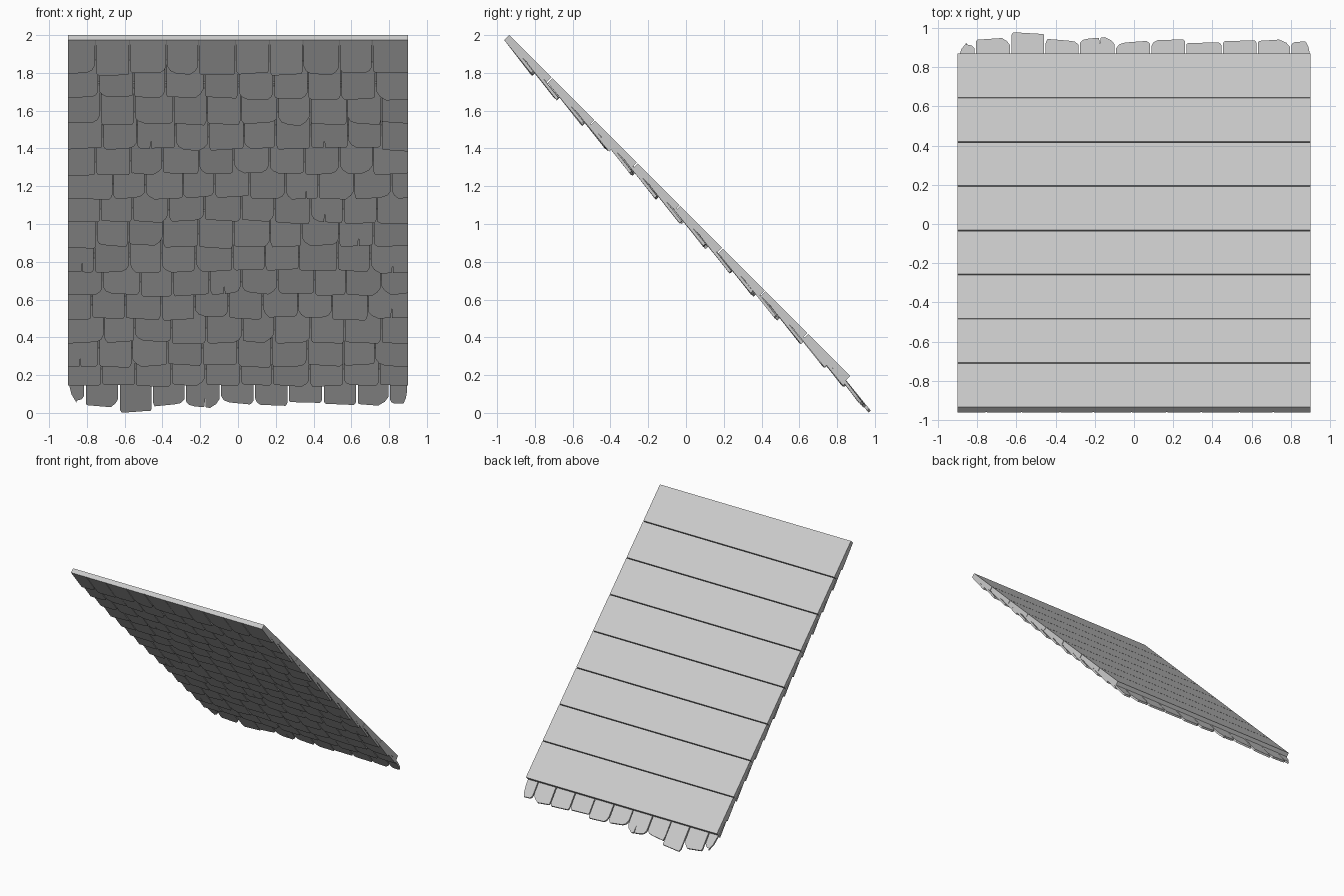
import bpy, bmesh, math, random

if "Cube" in bpy.data.objects:
    bpy.data.objects.remove(bpy.data.objects["Cube"])

random.seed(7)
R2 = math.sqrt(2)
HALF_W = 0.9       # half width of the panel
SLOPE = 2.553      # plank deck length along the 45 degree slope
DECK = 0.036       # plank thickness
THICK = 0.016      # shingle thickness


def place(x, s, n):
    """x across, s down the slope, n out of the shingled underside."""
    return (x, -0.935 + (s - n) / R2, 2.0 - (s + n) / R2)


def add_slab(bm, outline, outer, inner):
    """Closed slab from an (x, s) outline; outer/inner give n for each s."""
    a = [bm.verts.new(place(x, s, outer(s))) for x, s in outline]
    b = [bm.verts.new(place(x, s, inner(s))) for x, s in outline]
    bm.faces.new(a)
    bm.faces.new(b[::-1])
    k = len(a)
    for i in range(k):
        j = (i + 1) % k
        bm.faces.new((a[j], a[i], b[i], b[j]))


def finish(bm, name):
    bmesh.ops.recalc_face_normals(bm, faces=bm.faces)
    mesh = bpy.data.meshes.new(name)
    bm.to_mesh(mesh)
    bm.free()
    obj = bpy.data.objects.new(name, mesh)
    bpy.context.collection.objects.link(obj)
    return obj


def add_shingle(bm, x0, x1, top, tip, lift, cut_l, cut_r, crack=False):
    """Tilted shingle with uneven lower corners and an optional crack."""
    slant = random.uniform(-0.007, 0.007)
    mid = x0 + (x1 - x0) * random.uniform(0.35, 0.65)
    pts = [(x0, top), (x1, top)]
    if cut_r:
        pts += [(x1, tip - cut_r[1]), (x1 - cut_r[0] * 0.35, tip - cut_r[1] * 0.4),
                (x1 - cut_r[0], tip + slant)]
    else:
        pts += [(x1, tip + slant)]
    if crack:
        pts += [(mid + 0.004, tip), (mid + 0.002, tip - 0.06), (mid - 0.004, tip)]
    if cut_l:
        pts += [(x0 + cut_l[0], tip - slant), (x0 + cut_l[0] * 0.35, tip - cut_l[1] * 0.4),
                (x0, tip - cut_l[1])]
    else:
        pts += [(x0, tip - slant)]

    def outer(s):
        return 0.038 + (lift - 0.038) * (s - top) / (tip - top)
    add_slab(bm, pts, outer, lambda s: outer(s) - THICK)


def corner():
    """Random lower corner: usually small, sometimes a broad chip."""
    if random.random() < 0.3:
        return (random.uniform(0.03, 0.055), random.uniform(0.035, 0.06))
    return (random.uniform(0.008, 0.018), random.uniform(0.012, 0.03))


# Deck planks
pitch = SLOPE / 8
for i in range(8):
    bm = bmesh.new()
    s0 = i * pitch + (0.003 if i else 0)
    s1 = (i + 1) * pitch - (0.003 if i < 7 else 0)
    add_slab(bm, [(-HALF_W, s0), (HALF_W, s0), (HALF_W, s1), (-HALF_W, s1)],
             lambda s: DECK, lambda s: 0.0)
    finish(bm, f"deck_plank_{i + 1}")

# Shingle rows: height of the lower edge and first seam
rows = [(1.795, -0.75), (1.665, -0.74), (1.53, -0.72), (1.395, -0.71), (1.265, -0.76),
        (1.14, -0.67), (1.01, -0.73), (0.88, -0.76), (0.75, -0.77), (0.625, -0.71),
        (0.50, -0.78), (0.37, -0.72), (0.25, -0.74), (0.146, -0.73)]
for r, (z, first) in enumerate(rows):
    bm = bmesh.new()
    seams = [-HALF_W]
    x = first
    while x < HALF_W - 0.05:
        seams.append(x + random.uniform(-0.012, 0.012))
        x += 0.184
    seams.append(HALF_W)
    for x0, x1 in zip(seams, seams[1:]):
        left, right = x0 == -HALF_W, x1 == HALF_W
        tip = (2 - z) * R2 - 0.064 + random.uniform(-0.012, 0.012)
        add_shingle(bm, x0 + (0 if left else 0.003), x1 - (0 if right else 0.003),
                    max(0.0, tip - 0.25), tip, random.uniform(0.061, 0.068),
                    None if left else corner(), None if right else corner(),
                    random.random() < 0.1)
    finish(bm, f"shingle_row_{r + 1}")

# Overhanging eave row
seams = [-0.9, -0.81, -0.63, -0.455, -0.28, -0.095, 0.085, 0.265, 0.45, 0.63, 0.8, 0.9]
tips = [0.06, 0.035, 0.006, 0.04, 0.03, 0.05, 0.04, 0.055, 0.045, 0.042, 0.05]
bm = bmesh.new()
for i, z in enumerate(tips):
    tip = (2 - z) * R2 - 0.068
    cl = (0.04, 0.12) if i == 0 else corner()
    cr = (0.02, 0.09) if i == len(tips) - 1 else corner()
    add_shingle(bm, seams[i] + 0.004, seams[i + 1] - 0.004, 2.46, tip, 0.068, cl, cr, i == 4)
finish(bm, "eave_shingle_row")
